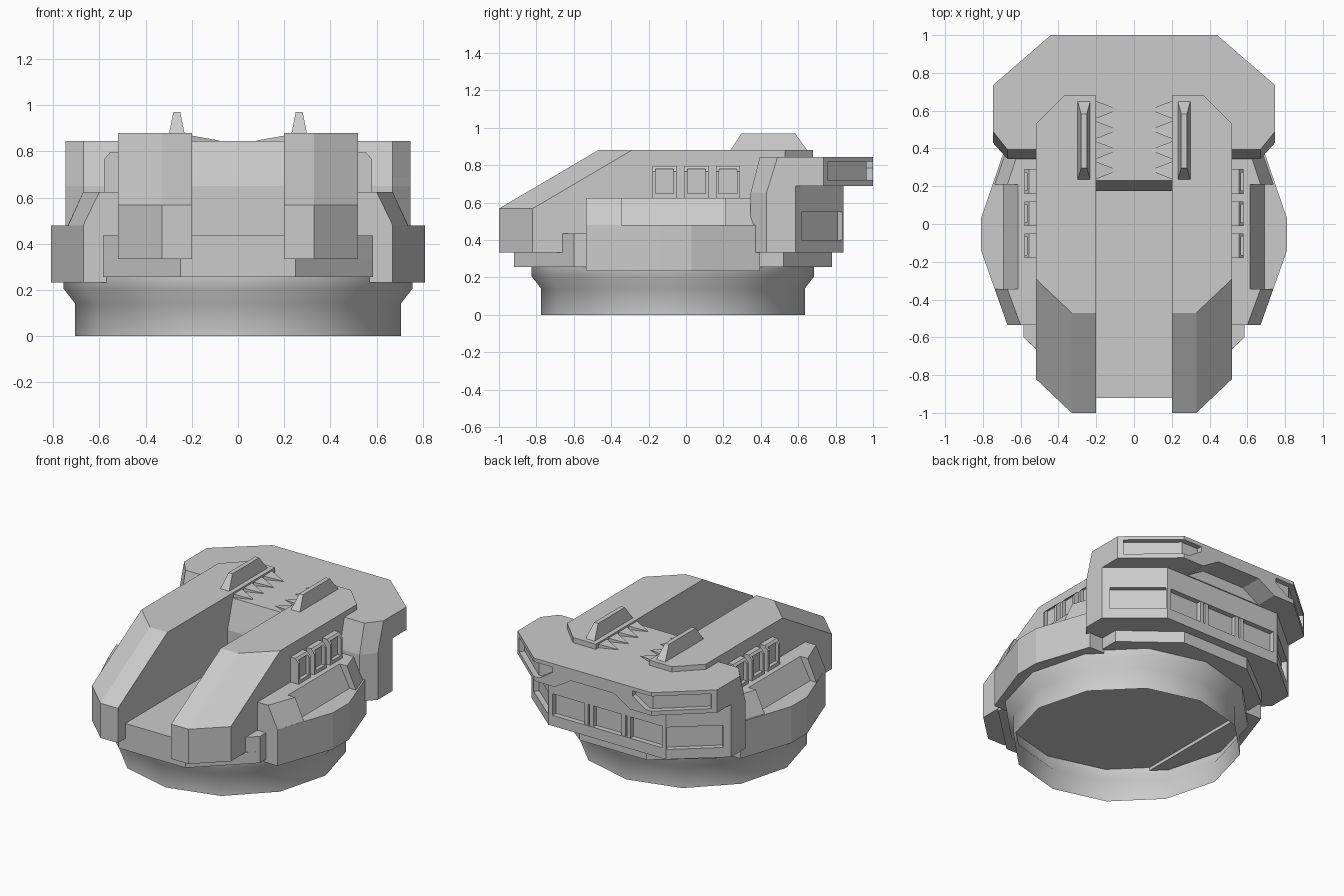
import bpy, bmesh
from mathutils import Vector

if "Cube" in bpy.data.objects:
    bpy.data.objects.remove(bpy.data.objects["Cube"])


def loft(name, rings, caps=True):
    """Skin through matching rings of 3D points, optionally capped."""
    bm = bmesh.new()
    rows = [[bm.verts.new(p) for p in r] for r in rings]
    n = len(rows[0])
    for a, b in zip(rows, rows[1:]):
        for i in range(n):
            j = (i + 1) % n
            bm.faces.new((a[i], a[j], b[j], b[i]))
    if caps:
        bm.faces.new(rows[0][::-1])
        bm.faces.new(rows[-1])
    bmesh.ops.recalc_face_normals(bm, faces=bm.faces)
    me = bpy.data.meshes.new(name)
    bm.to_mesh(me)
    bm.free()
    ob = bpy.data.objects.new(name, me)
    bpy.context.collection.objects.link(ob)
    return ob


def flip(rings):
    return [[(-x, y, z) for x, y, z in r] for r in rings]


def pair(name, rings):
    return [loft(name + "_right", rings), loft(name + "_left", flip(rings))]


def flat(pts, z):
    return [(x, y, z) for x, y in pts]


def sym(half, z):
    """Full outline from its right half, listed front to back."""
    return flat(half + [(-x, y) for x, y in half[::-1]], z)


def along_y(pts, y0, y1):
    return [[(x, y, z) for x, z in pts] for y in (y0, y1)]


def box(x0, x1, y0, y1, z0, z1):
    pts = [(x0, y0), (x1, y0), (x1, y1), (x0, y1)]
    return [flat(pts, z0), flat(pts, z1)]


def slot(p, q, z0, z1, depth):
    """Cutter rings for a recess in the upright face from p to q."""
    p, q = Vector(p), Vector(q)
    d = (q - p).normalized()
    n = Vector((d.y, -d.x))
    pts = [p + n * .08, q + n * .08, q - n * depth, p - n * depth]
    return [flat(pts, z0), flat(pts, z1)]


def cut(ob, cutters):
    for rings in cutters:
        c = loft("cutter", rings)
        c.hide_render = True
        m = ob.modifiers.new("cut", 'BOOLEAN')
        m.operation, m.solver, m.object = 'DIFFERENCE', 'EXACT', c
        dg = bpy.context.evaluated_depsgraph_get()
        me = bpy.data.meshes.new_from_object(ob.evaluated_get(dg))
        ob.modifiers.clear()
        ob.data = me
        bpy.data.objects.remove(c)


# Flared turret ring, open underneath, smooth shaded
rings = []
for r, z in [(.705, 0), (.705, .14), (.755, .205), (.755, .257)]:
    bm = bmesh.new()
    bmesh.ops.create_circle(bm, segments=12, radius=r)
    rings.append([(v.co.x, v.co.y - .07, z) for v in bm.verts])
    bm.free()
base = loft("base_ring", rings, caps=False)
# an open skin: make sure its normals face outwards
if base.data.polygons[0].normal.dot(base.data.polygons[0].center + Vector((0, .07, 0))) < 0:
    base.data.flip_normals()
bpy.context.view_layer.objects.active = base
base.select_set(True)
bpy.ops.object.shade_smooth_by_angle(angle=.9)

# Octagonal deck and the raised floor of the gun channel
deck = [(.25, -.92), (.585, -.6), (.585, .52), (.25, .78)]
loft("lower_deck", [sym(deck, .255), sym(deck, .333)])
floor = [(.22, -.92), (.22, -.66), (.52, -.66), (.585, -.6), (.585, .5), (.22, .5)]
loft("channel_floor", [sym(floor, .333), sym(floor, .435)])

# Two long armoured arms with sloping noses
nose = [(.2, -1), (.33, -1), (.52, -.82)]
tail = [(.52, .53), (.37, .68), (.2, .68)]
back = [(x, y + .53) for x, y in nose]
pair("arm", [flat(nose + tail, .333), flat(nose + tail, .568), flat(back + tail, .88)])

# Side pods: faceted lower body, sloped shoulder with a notch
pod = [(.57, -.535), (.67, -.535), (.81, -.14), (.81, .03), (.685, .395), (.57, .395)]
pair("pod_body", [flat(pod, .233), flat(pod, .48)])
low = [(.515, -.535), (.67, -.535), (.735, -.345), (.69, -.345), (.69, .21),
       (.737, .21), (.675, .39), (.515, .39)]
top = [(.515, -.535), (.6, -.535), (.67, -.345), (.615, -.345), (.615, .21),
       (.67, .21), (.61, .39), (.515, .39)]
pair("pod_shoulder", [flat(low, .435), flat(low, .48), flat(top, .625)])

# Rear block and overhanging roof plate, front edges leaning back near the top
f_low = [(.2, .175), (.21, .345), (.67, .345), (.747, .43)]
f_top = [(.2, .23), (.21, .395), (.67, .395), (.747, .49)]
f_mid = [tuple(Vector(a).lerp(Vector(b), .2)) for a, b in zip(f_low, f_top)]
r_low = [(.747, .585), (.44, .843)]
r_top = [(.747, .735), (.44, 1)]
block = loft("rear_block", [sym(f_low + r_low, .333), sym(f_low + r_low, .65),
                            sym(f_mid + r_low, .69)])
plate = loft("rear_roof", [sym(f_mid + r_top, .69), sym(f_top + r_top, .845)])

# Recesses in the rear faces
low_slot = slot((.709, .617), (.446, .838), .4, .55, .035)
mid_slot = box(-.41, .41, .808, .95, .405, .55)
cut(block, [low_slot, flip(low_slot), mid_slot])
hi_slot = slot((.72, .757), (.44, 1), .72, .82, .035)
tip = along_y([(.48, .72), (.4, .72), (.3, .785), (.3, .82), (.48, .82)], .965, 1.1)
notch = along_y([(-.3, .68), (.3, .68), (.16, .765), (-.16, .765)], .85, 1.1)
cut(plate, [hi_slot, flip(hi_slot), tip, flip(tip), notch])

# Double dividers in the middle rear recess
for i, x in enumerate((.12, .16)):
    pair(f"rear_divider_{i}", box(x - .014, x + .014, .79, .84, .4, .555))

# Three framed vents on each arm
frame = [(.5, .6), (.58, .6), (.58, .765), (.555, .795), (.5, .795)]
for i, y in enumerate((-.115, .055, .225)):
    for s, ob in zip((1, -1), pair(f"vent_{i}", along_y(frame, y - .065, y + .065))):
        hole = box(.555, .7, y - .048, y + .048, .648, .78)
        cut(ob, [hole if s > 0 else flip(hole)])

# Roof fins
b, t = box(.23, .3, .23, .655, .87, .97)[0], box(.25, .28, .297, .583, 0, .97)[1]
pair("fin", [b, t])

# Small flat wedges along the inner edges of the arms
for i in range(4):
    y = .605 - i * .107
    tri = [(.21, y - .05), (.21, y + .05), (.081, y)]
    pair(f"wedge_{i}", [flat(tri, .84),
                        [(x, v, .87 if x > .2 else .847) for x, v in tri]])
